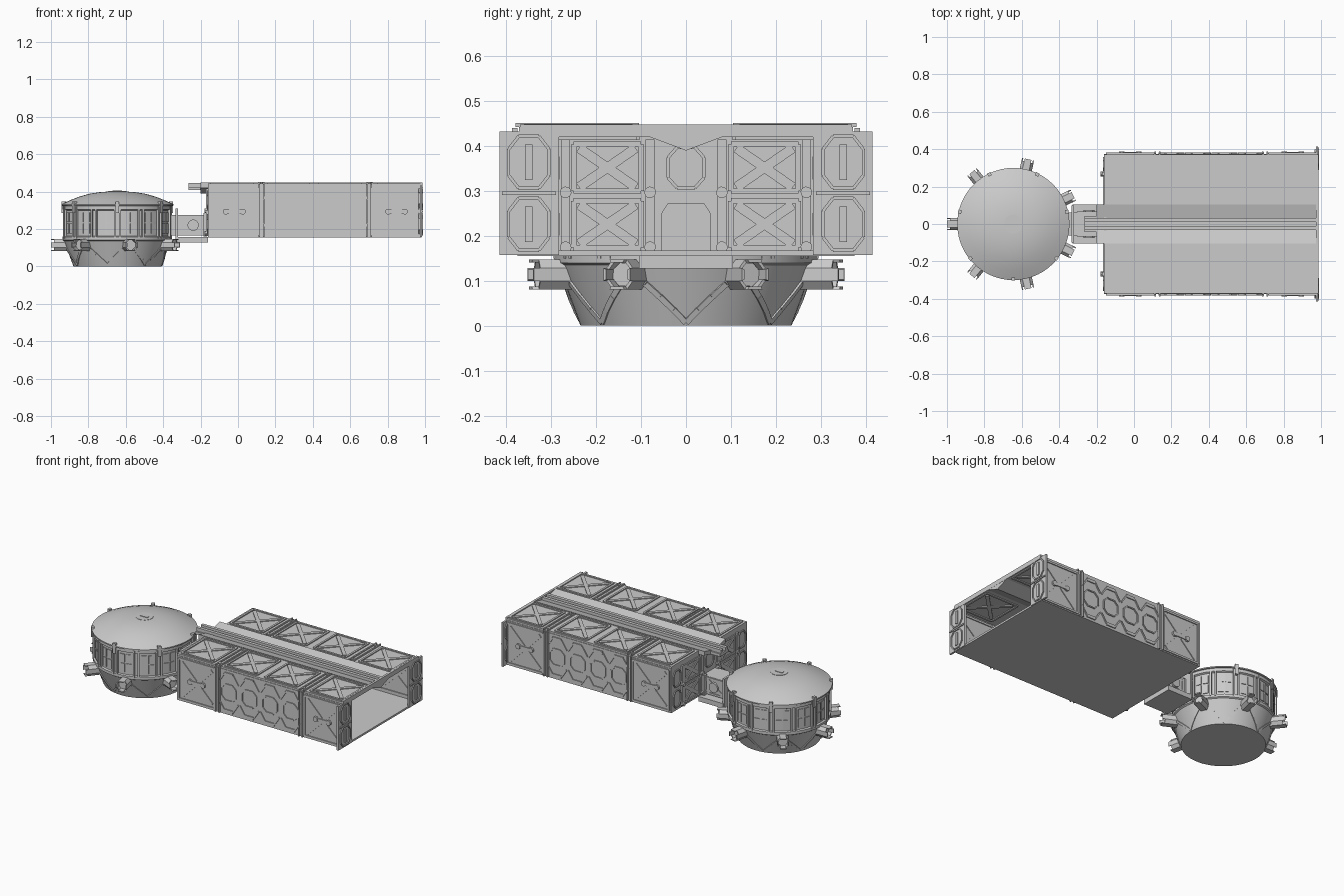
import bpy, bmesh, math
from mathutils import Vector as V

if "Cube" in bpy.data.objects:
    bpy.data.objects.remove(bpy.data.objects["Cube"])

X, Y, Z = V((1, 0, 0)), V((0, 1, 0)), V((0, 0, 1))
CX = -0.645          # axis of the round pod
N = 7                # pod symmetry


def finish(bm, name, smooth=False):
    bmesh.ops.recalc_face_normals(bm, faces=bm.faces)
    me = bpy.data.meshes.new(name)
    bm.to_mesh(me)
    bm.free()
    ob = bpy.data.objects.new(name, me)
    bpy.context.collection.objects.link(ob)
    if smooth:
        bpy.context.view_layer.objects.active = ob
        ob.select_set(True)
        bpy.ops.object.shade_smooth_by_angle(angle=math.radians(20))
        ob.select_set(False)
    return ob


def prism(bm, pts, vec):
    a = [bm.verts.new(p) for p in pts]
    b = [bm.verts.new(V(p) + V(vec)) for p in pts]
    bm.faces.new(a)
    bm.faces.new(b[::-1])
    for i in range(len(a)):
        j = (i + 1) % len(a)
        bm.faces.new((a[i], a[j], b[j], b[i]))


def box(bm, x0, x1, y0, y1, z0, z1):
    prism(bm, [(x0, y0, z0), (x1, y0, z0), (x1, y1, z0), (x0, y1, z0)], (0, 0, z1 - z0))


def bar(bm, p, q, n, w=0.012, h=0.006):
    s = (q - p).cross(n).normalized() * w / 2
    prism(bm, [p - s, q - s, q + s, p + s], n * h)


def disc(bm, c, n, r, h, sides=12):
    u = n.orthogonal().normalized()
    v = n.cross(u)
    prism(bm, [c + (u * math.cos(t) + v * math.sin(t)) * r
               for t in (2 * math.pi * (i + .5) / sides for i in range(sides))], n * h)


def cross_panel(bm, c, u, v, n, w=0.012):
    """Raised border with crossed ridges; u and v are half-extents."""
    k = [c - u - v, c + u - v, c + u + v, c - u + v]
    for i in range(4):
        bar(bm, k[i], k[(i + 1) % 4], n, w)
    for a, b in ((0, 2), (1, 3)):
        d = (k[b] - k[a]) * 0.08
        bar(bm, k[a] + d, k[b] - d, n, w * 1.8, 0.005)


def octagon_trim(bm, c, u, v, n, w=0.007):
    k = [c + u * a + v * b for a, b in ((-1, -.5), (-.5, -1), (.5, -1), (1, -.5),
                                       (1, .5), (.5, 1), (-.5, 1), (-1, .5))]
    for i in range(8):
        bar(bm, k[i], k[(i + 1) % 8], n, w)


def lathe(name, prof, seg=56):
    bm = bmesh.new()
    rings = [[bm.verts.new((CX + r * math.cos(2 * math.pi * i / seg),
                            r * math.sin(2 * math.pi * i / seg), z)) for i in range(seg)]
             for r, z in prof]
    for a, b in zip(rings, rings[1:]):
        for i in range(seg):
            j = (i + 1) % seg
            bm.faces.new((a[i], a[j], b[j], b[i]))
    bm.faces.new(rings[0][::-1])
    bm.faces.new(rings[-1])
    return finish(bm, name, True)


def rad(a):
    return V((math.cos(a), math.sin(a), 0))


def P(a, r, z):
    return V((CX, 0, z)) + rad(a) * r


# Round pod: hull and roof
lathe("pod_hull", [(.235, 0), (.285, .135), (.293, .14), (.293, .158), (.283, .162), (.283, .30),
                   (.293, .305), (.293, .325), (.28, .33)])
lathe("pod_roof", [(.28, .32), (.3, .325), (.3, .332), (.25, .355), (.2, .374), (.15, .388), (.1, .396), (.05, .4)])

# Pod hatches
bm = bmesh.new()
disc(bm, V((CX, 0, .396)), Z, .05, .006, 20)
box(bm, CX - .025, CX + .025, -.01, .01, .4, .405)
disc(bm, V((CX, 0, .0)), Z, .06, .004, 20)
finish(bm, "pod_hatches")

# Pod ribs, roof clamps, panels and sloped lower trusses
bm = bmesh.new()
step = math.pi / N
for i in range(2 * N):
    a = math.pi + step * (i + .5)
    for d in (-.045, .045):
        bar(bm, P(a + d, .278, .15), P(a + d, .278, .32), rad(a + d), .01, .017)
    m = a + step / 2
    for z0, z1 in ((.175, .23), (.238, .288)):
        for d0, d1 in ((-.14, -.005), (.005, .14)):
            bar(bm, P(m + (d0 + d1) / 2, .278, z0), P(m + (d0 + d1) / 2, .278, z1), rad(m + (d0 + d1) / 2), .03, .009)
    if i % 2:
        bar(bm, P(a, .285, .285), P(a, .285, .348), rad(a), .02, .018)
    a0 = math.pi + step * i
    for k in range(4):       # zig-zag struts follow the cone
        t0, t1 = k / 4, (k + 1) / 4
        f0, f1 = (t0, t1) if i % 2 else (1 - t0, 1 - t1)
        bar(bm, P(a0 + step * t0, .236 + .044 * f0, .008 + .115 * f0),
            P(a0 + step * t1, .236 + .044 * f1, .008 + .115 * f1),
            (rad(a0 + step * (t0 + t1) / 2) - Z * .35).normalized(), .013, .006)
finish(bm, "pod_ribs")

# Seven open eight-sided thruster ducts
bm = bmesh.new()
sec = [(-.033, -.014), (-.018, -.033), (.018, -.033), (.033, -.014),
       (.033, .014), (.018, .033), (-.018, .033), (-.033, .014)]
for i in range(N):
    a = math.pi + 2 * math.pi * i / N
    t = rad(a + math.pi / 2)
    for j in range(8):
        (u0, v0), (u1, v1) = sec[j], sec[(j + 1) % 8]
        base = P(a, .25, .114)
        pts = [base + t * u0 + Z * v0, base + t * u1 + Z * v1,
               base + t * u1 * .8 + Z * v1 * .8, base + t * u0 * .8 + Z * v0 * .8]
        prism(bm, pts, rad(a) * (.105 if j % 2 else .09))
    disc(bm, P(a, .25, .114), rad(a), .028, .07, 8)
finish(bm, "thruster_ducts")

# Connector tunnel between pod and hangar, with docking plate
bm = bmesh.new()
box(bm, -.37, -.15, -.062, .062, .165, .275)
box(bm, -.335, -.322, -.1, .1, .13, .31)
box(bm, -.33, -.16, -.105, .105, .127, .157)
for s in (-1, 1):
    cross_panel(bm, V((-.24, s * .062, .22)), X * .06, Z * .047, Y * s, .012)
    disc(bm, V((-.24, s * .062, .22)), Y * s, .03, .014, 16)
    box(bm, -.185, -.165, min(s * .055, s * .085), max(s * .055, s * .085), .16, .285)
finish(bm, "connector_tunnel")

# Hangar shell: floor, side walls, end wall, roof slabs
bm = bmesh.new()
box(bm, -.16, .98, -.375, .375, .155, .167)
box(bm, -.16, -.148, -.37, .37, .155, .43)
for s in (-1, 1):
    y0, y1 = sorted((s * .36, s * .375))
    box(bm, -.16, .98, y0, y1, .155, .432)
    y0, y1 = sorted((s * .09, s * .372))
    box(bm, -.16, .985, y0, y1, .42, .443)
finish(bm, "hangar_shell")

# Roof trough with twin rails
bm = bmesh.new()
prism(bm, [(-.2, -.105, .448), (-.2, -.03, .428), (-.2, .03, .428), (-.2, .105, .448),
           (-.2, .105, .42), (-.2, .08, .42), (-.2, 0, .39), (-.2, -.08, .42), (-.2, -.105, .42)], X * 1.185)
for s in (-1, 1):
    y0, y1 = sorted((s * .012, s * .032))
    box(bm, -.265, .98, y0, y1, .415, .446)
box(bm, -.265, -.16, -.042, .042, .408, .425)
box(bm, .972, .986, -.37, .37, .42, .448)
finish(bm, "roof_trough")

# Roof panels, outside and on the ceiling, with cross ribs
bm = bmesh.new()
for s in (-1, 1):
    for x in (-.03, .27, .545, .86):
        cross_panel(bm, V((x, s * .24, .443)), X * .11, Y * .115, Z)
        cross_panel(bm, V((x, s * .22, .42)), X * .11, Y * .11, -Z)
    for x in (.125, .705):
        for d in (-.014, .014):
            bar(bm, V((x + d, s * .105, .442)), V((x + d, s * .38, .442)), Z, .008, .009)
        for y in (.125, .35):
            disc(bm, V((x, s * y, .443)), Z, .009, .008, 8)
finish(bm, "roof_panels")

# Side wall panels: crossed ends, octagon-pattern middle, paired ribs
bm = bmesh.new()
for s in (-1, 1):
    n = Y * s
    y = s * .375
    for x in (-.02, .848):
        c = V((x, y, .293))
        cross_panel(bm, c, X * .125, Z * .125, n)
        for d in (-.045, .045):
            disc(bm, c + X * d, n, .016, .012, 8)
        bar(bm, c - X * .05, c + X * .05, n, .02, .01)
    for x in (.125, .7):
        for d in (-.012, .012):
            bar(bm, V((x + d, y, .157)), V((x + d, y, .44)), n, .008, .012)
    for i in range(4):
        x = .2 + i * .142
        octagon_trim(bm, V((x, y, .293)), X * .05, Z * .05, n)
        for zs in (-1, 1):
            bar(bm, V((x - .03, y, .293 + zs * .115)), V((x + .03, y, .293 + zs * .115)), n, .018)
            for d in (-1, 1):
                bar(bm, V((x + d * .03, y, .293 + zs * .115)), V((x + d * .066, y, .293 + zs * .06)), n, .008)
    # inner face of the side walls
    for x in (-.01, .27, .55, .84):
        cross_panel(bm, V((x, s * .36, .295)), X * .12, Z * .11, -n)
finish(bm, "side_wall_panels")

# Flanges framing the open hangar mouth
bm = bmesh.new()
for s in (-1, 1):
    y0, y1 = sorted((s * .283, s * .415))
    box(bm, .972, .984, y0, y1, .157, .432)
    for z in (.226, .364):
        for d in (X, -X):
            c = V((.984 if d.x > 0 else .972, s * .35, z))
            octagon_trim(bm, c, Y * .045, Z * .058, d)
            bar(bm, c - Z * .04, c + Z * .04, d, .016, .006)
    bar(bm, V((.984, s * .29, .295)), V((.984, s * .41, .295)), X, .008, .006)
finish(bm, "mouth_flanges")

# End wall panels, pillars and arched door
bm = bmesh.new()
for n, x in ((X, -.148), (-X, -.16)):
    for s in (-1, 1):
        for z in (.226, .352):
            cross_panel(bm, V((x, s * .175, z)), Y * .075, Z * .052, n)
            octagon_trim(bm, V((x, s * .32, z)), Y * .035, Z * .05, n)
        for y in (.08, .268):
            bar(bm, V((x, s * y, .165)), V((x, s * y, .415)), n, .02, .01)
            for z in (.175, .297):
                disc(bm, V((x, s * y, z)), n, .013, .018, 10)
    octagon_trim(bm, V((x, 0, .352)), Y * .04, Z * .045, n)
prism(bm, [(-.148, -.055, .165), (-.148, .055, .165), (-.148, .055, .25), (-.148, .04, .273),
           (-.148, -.04, .273), (-.148, -.055, .25)], X * .008)
finish(bm, "end_wall_panels")
